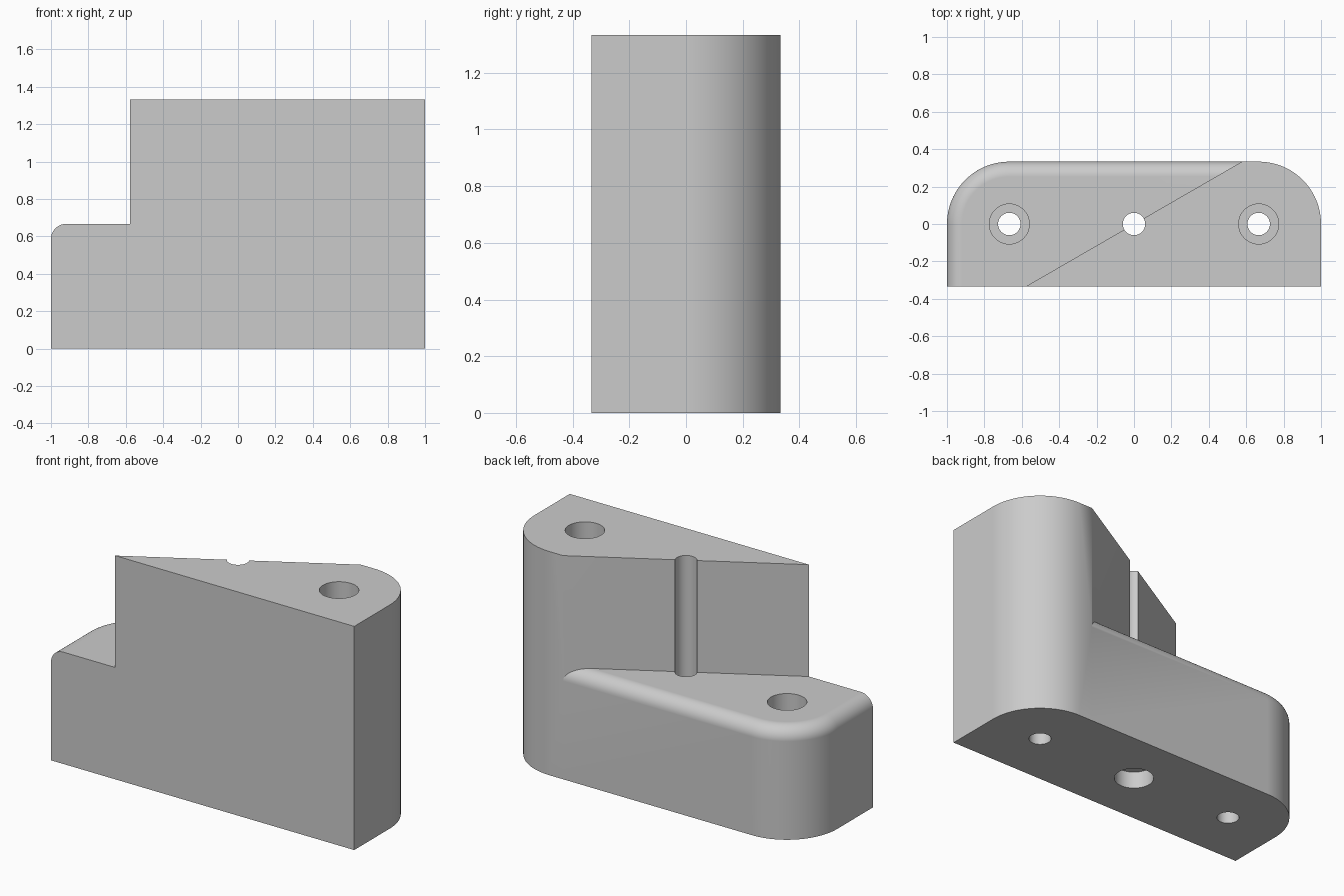
import bpy, bmesh
from math import pi, cos, sin
from mathutils import Vector

if "Cube" in bpy.data.objects:
    bpy.data.objects.remove(bpy.data.objects["Cube"])

R = 1 / 3              # half depth, also the plan corner radius
STEP, TOP = 2 / 3, 4 / 3
FILLET = 0.08
HOLE, BORE = 0.06, 0.107

grey = bpy.data.materials.new("plain grey")
grey.use_nodes = True
grey.diffuse_color = (0.6, 0.6, 0.6, 1)
grey.node_tree.nodes["Principled BSDF"].inputs["Base Color"].default_value = (0.6, 0.6, 0.6, 1)


def finish(bm, name):
    bmesh.ops.recalc_face_normals(bm, faces=bm.faces)
    mesh = bpy.data.meshes.new(name)
    bm.to_mesh(mesh)
    bm.free()
    mesh.materials.append(grey)
    obj = bpy.data.objects.new(name, mesh)
    bpy.context.collection.objects.link(obj)
    return obj


def prism(height, segments=24):
    """Plan outline with two rounded back corners, extruded upward."""
    plan = [(-1, -R), (1, -R)]
    for cx, start in ((1 - R, 0), (R - 1, pi / 2)):
        for i in range(segments + 1):
            a = start + pi / 2 * i / segments
            plan.append((cx + R * cos(a), R * sin(a)))
    bm = bmesh.new()
    face = bm.faces.new([bm.verts.new((x, y, 0)) for x, y in plan])
    up = bmesh.ops.extrude_face_region(bm, geom=[face])["geom"]
    for v in up:
        if isinstance(v, bmesh.types.BMVert):
            v.co.z = height
    bmesh.ops.recalc_face_normals(bm, faces=bm.faces)
    return bm


def combine(target, tool, operation):
    mod = target.modifiers.new(operation.title(), 'BOOLEAN')
    mod.operation, mod.solver, mod.object = operation, 'EXACT', tool
    bpy.context.view_layer.objects.active = target
    bpy.ops.object.modifier_apply(modifier=mod.name)
    bpy.data.objects.remove(tool)


def cylinder(x, radius, low, high):
    bm = bmesh.new()
    bmesh.ops.create_cone(bm, cap_ends=True, segments=48, radius1=radius,
                          radius2=radius, depth=high - low)
    bmesh.ops.translate(bm, verts=bm.verts, vec=(x, 0, (low + high) / 2))
    return finish(bm, "hole_cutter")


# Low base, its top rim rounded everywhere but along the front
bm = prism(STEP)
rim = [e for e in bm.edges
       if all(v.co.z > STEP - 0.01 for v in e.verts)
       and not all(v.co.y < 0.01 - R for v in e.verts)]
bmesh.ops.bevel(bm, geom=rim, offset=FILLET, segments=10, profile=0.5,
                affect='EDGES', clamp_overlap=False)
block = finish(bm, "stepped_block")

# Tall half, sliced by the upright diagonal plane
bm = prism(TOP)
cut = bmesh.ops.bisect_plane(bm, geom=bm.verts[:] + bm.edges[:] + bm.faces[:],
                             plane_co=(0, 0, 0),
                             plane_no=Vector((-sin(pi / 6), cos(pi / 6), 0)),
                             clear_outer=True)
bmesh.ops.contextual_create(
    bm, geom=[e for e in cut["geom_cut"] if isinstance(e, bmesh.types.BMEdge)])
combine(block, finish(bm, "tall_half"), 'UNION')

# Screw holes: outer two bored from above, middle one from below
for x, low, high in ((R - 1, R, TOP + 0.1), (1 - R, R, TOP + 0.1), (0, -0.1, 0.1)):
    combine(block, cylinder(x, HOLE, -0.2, TOP + 0.2), 'DIFFERENCE')
    combine(block, cylinder(x, BORE, low, high), 'DIFFERENCE')

# Smooth curves, crisp edges
bpy.ops.object.select_all(action='DESELECT')
block.select_set(True)
bpy.context.view_layer.objects.active = block
bpy.ops.object.shade_smooth_by_angle(angle=pi / 6)
weighted = block.modifiers.new("Weighted Normal", 'WEIGHTED_NORMAL')
weighted.keep_sharp = True
